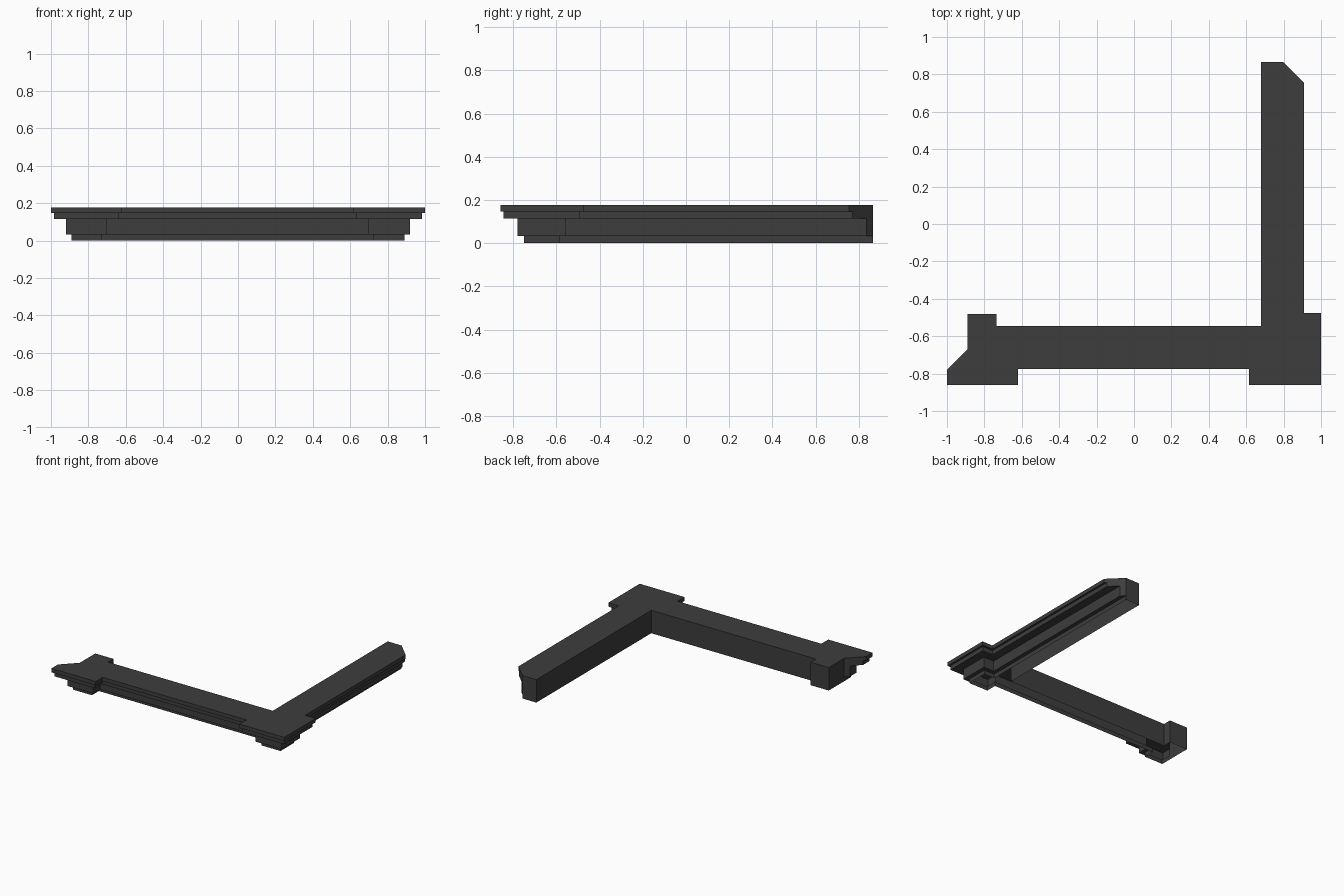
import bpy
import bmesh

cube = bpy.data.objects.get("Cube")
if cube:
    bpy.data.objects.remove(cube, do_unlink=True)

# Single dark stone colour
stone = bpy.data.materials.new("dark_grey_stone")
stone.use_nodes = True
colour = (0.047, 0.047, 0.047, 1)
stone.diffuse_color = colour
stone.node_tree.nodes["Principled BSDF"].inputs["Base Color"].default_value = colour


def outline(o):
    """Plan of the L-shaped cornice; street sides step in by o, wall sides stay put."""
    return [
        # Front run with a projecting block at each end
        (-1 + o, -.86 + o), (-.62 - o, -.86 + o), (-.62 - o, -.775 + o),
        (.615 + o, -.775 + o), (.615 + o, -.86 + o), (1 - o, -.86 + o),
        # Side run with its mitred end
        (1 - o, -.475 - o), (.91 - o, -.475 - o), (.91 - o, .755 + o),
        (.8, .865), (.68, .865),
        # Plain back faces and the mitred end block
        (.68, -.545), (-.735, -.545), (-.735, -.48), (-.89, -.48),
        (-.89, -.67), (-1 + o, -.78 + o),
    ]


def band(name, z0, z1, inset, inset_below, capped=False):
    """One moulding step: the soffit over the step below, then its upright face."""
    bm = bmesh.new()
    rings = []
    for z, o in ((z0, inset_below), (z0, inset), (z1, inset)):
        rings.append([bm.verts.new((x, y, z)) for x, y in outline(o)])
    for low, high in zip(rings, rings[1:]):
        if low is rings[0] and inset == inset_below:
            continue
        for i in range(len(low)):
            j = (i + 1) % len(low)
            bm.faces.new((low[i], low[j], high[j], high[i]))
    if capped:
        bm.faces.new(rings[-1])
    # Collapse the soffit where the back faces run flush
    bmesh.ops.remove_doubles(bm, verts=bm.verts[:], dist=0.0005)
    loose = [v for v in bm.verts if not v.link_faces]
    bmesh.ops.delete(bm, geom=loose, context="VERTS")
    mesh = bpy.data.meshes.new(name)
    bm.to_mesh(mesh)
    bm.free()
    mesh.materials.append(stone)
    obj = bpy.data.objects.new(name, mesh)
    bpy.context.collection.objects.link(obj)


# Hollow shell, open underneath, stepping outwards towards the top
band("lower_moulding", 0, .033, .11, .11)
band("frieze", .033, .115, .08, .11)
band("upper_moulding", .115, .148, .015, .08)
band("top_slab", .148, .178, 0, .015, capped=True)
